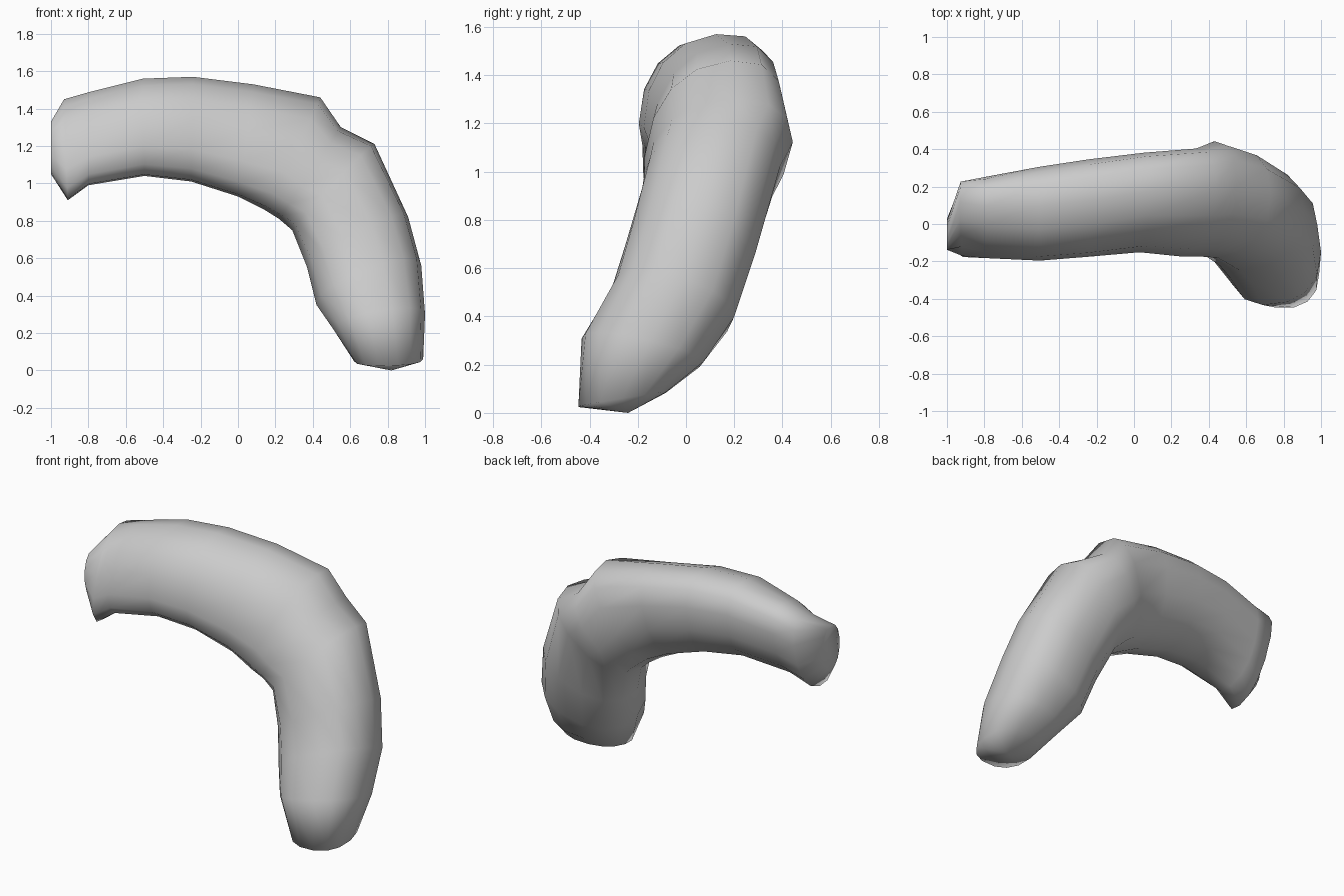
import bpy, bmesh
from math import sin, cos, pi, copysign
from mathutils import Vector

SIDES = 14
SQUARE = 0.86   # below 1 makes the cross-section a rounded square

# Cross-sections along the bent tube: inner x, inner z, outer x, outer z,
# front y, back y, drop of the back edge, backward shift of the outer edge
SECTIONS = [
    (-1.00, 1.05, -1.00, 1.33, -0.14, 0.03, 0.00, 0.00),
    (-0.91, 0.91, -0.93, 1.45, -0.15, 0.20, -0.03, 0.09),
    (-0.80, 0.99, -0.79, 1.49, -0.17, 0.24, -0.03, 0.06),
    (-0.50, 1.04, -0.51, 1.56, -0.19, 0.30, -0.03, 0.04),
    (-0.25, 1.01, -0.24, 1.57, -0.17, 0.34, -0.03, 0.04),
    (0.00, 0.93, 0.08, 1.53, -0.14, 0.37, -0.03, 0.06),
    (0.14, 0.86, 0.44, 1.46, -0.16, 0.39, -0.02, 0.07),
    (0.22, 0.81, 0.55, 1.30, -0.16, 0.43, 0.00, 0.07),
    (0.29, 0.75, 0.73, 1.21, -0.17, 0.38, 0.02, 0.06),
    (0.37, 0.55, 0.91, 0.82, -0.24, 0.28, 0.06, 0.05),
    (0.42, 0.35, 0.98, 0.56, -0.30, 0.19, 0.09, 0.05),
    (0.51, 0.22, 1.00, 0.30, -0.43, 0.07, 0.06, 0.03),
    (0.62, 0.05, 0.99, 0.06, -0.45, -0.08, -0.03, 0.00),
]


def power(v):
    return copysign(abs(v) ** SQUARE, v)


bm = bmesh.new()

# Rounded-square rings
rings = []
for ix, iz, ox, oz, yf, yb, drop, shift in SECTIONS:
    c = Vector(((ix + ox) / 2, (yf + yb) / 2, (iz + oz) / 2))
    a = Vector(((ox - ix) / 2, shift, (oz - iz) / 2))
    b = Vector((0, (yb - yf) / 2, -drop))
    rings.append([bm.verts.new(c + a * power(cos(t)) + b * power(sin(t)))
                  for t in (2 * pi * i / SIDES for i in range(SIDES))])

# Tube wall
for r, s in zip(rings, rings[1:]):
    for i in range(SIDES):
        j = (i + 1) % SIDES
        bm.faces.new((r[i], r[j], s[j], s[i]))

# End caps: flat on the left, slightly domed at the foot
bm.faces.new(rings[0])
tip = bm.verts.new((0.82, -0.24, 0.0))
for i in range(SIDES):
    bm.faces.new((rings[-1][i], rings[-1][(i + 1) % SIDES], tip))

bmesh.ops.recalc_face_normals(bm, faces=bm.faces)
mesh = bpy.data.meshes.new("bent_tube")
bm.to_mesh(mesh)
bm.free()
tube = bpy.data.objects.new("bent_tube", mesh)
bpy.context.collection.objects.link(tube)
mesh.shade_smooth()
